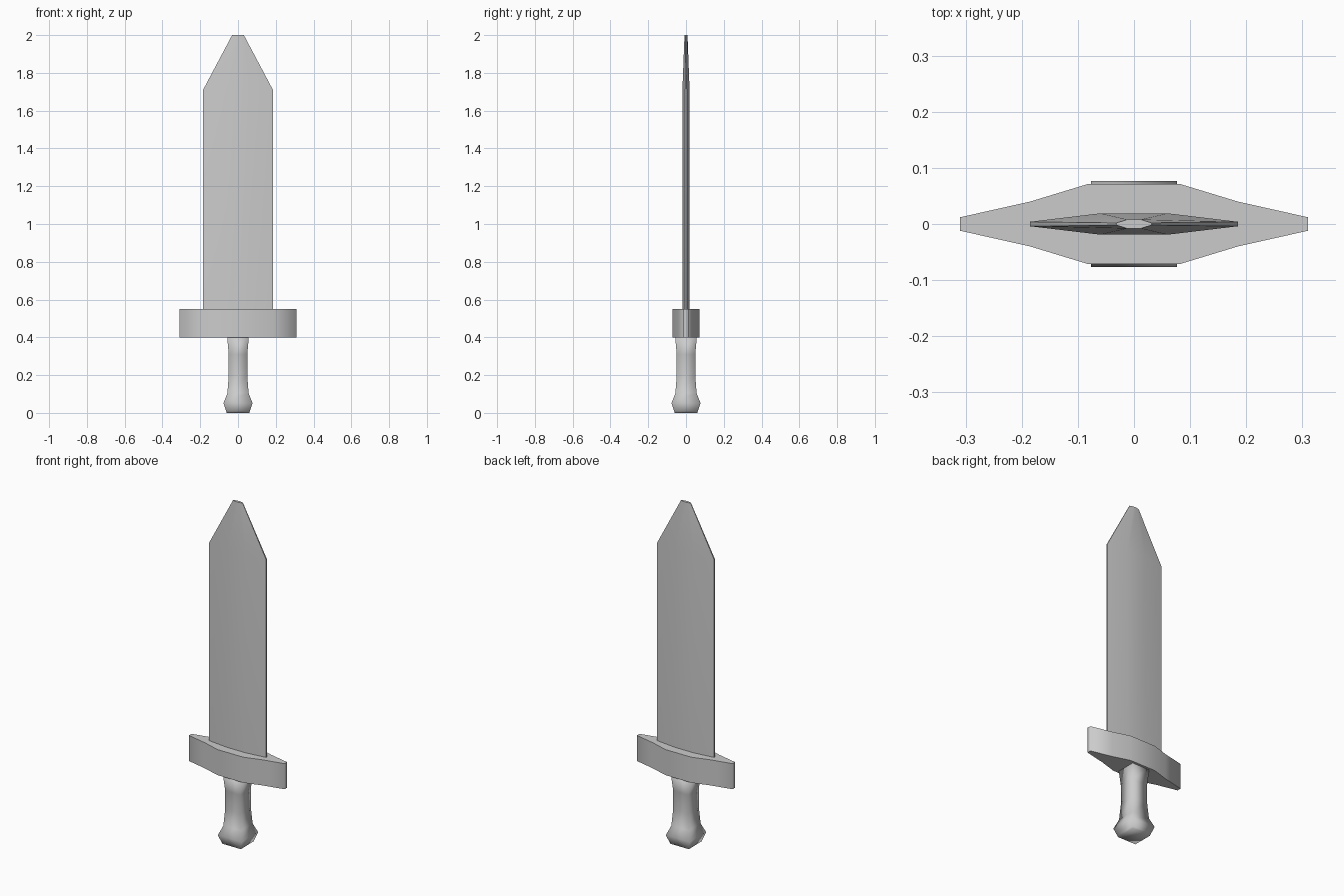
import bpy, bmesh
from math import radians

if "Cube" in bpy.data.objects:
    bpy.data.objects.remove(bpy.data.objects["Cube"])


def mirrored_outline(quarter):
    """Mirror a +x/+y chain (from the x end towards the y axis) into a closed loop."""
    top = quarter + [(-x, y) for x, y in reversed(quarter)]
    return top + [(-x, -y) for x, y in top]


def loft(name, sections, angle):
    """Skin a stack of (z, quarter outline) sections into a capped solid."""
    bm = bmesh.new()
    rings = [[bm.verts.new((x, y, z)) for x, y in mirrored_outline(q)]
             for z, q in sections]
    n = len(rings[0])
    for a, b in zip(rings, rings[1:]):
        for i in range(n):
            j = (i + 1) % n
            bm.faces.new((a[i], a[j], b[j], b[i]))
    bm.faces.new(rings[0])
    bm.faces.new(rings[-1])
    bmesh.ops.recalc_face_normals(bm, faces=bm.faces)
    mesh = bpy.data.meshes.new(name)
    bm.to_mesh(mesh)
    bm.free()
    obj = bpy.data.objects.new(name, mesh)
    bpy.context.collection.objects.link(obj)
    bpy.ops.object.select_all(action='DESELECT')
    obj.select_set(True)
    bpy.context.view_layer.objects.active = obj
    bpy.ops.object.shade_smooth_by_angle(angle=radians(angle))
    return obj


# Blade: flattened section with thin blunt edges, tapering to a narrow tip
blade_section = [(0.185, 0.004), (0.06, 0.019)]
loft("blade", [
    (0.50, blade_section),
    (1.71, blade_section),
    (2.00, [(0.031, 0.002), (0.012, 0.008)]),
], 50)

# Crossguard: straight-sided block, thick in the middle and narrow at the ends
guard_section = [(0.31, 0.012), (0.185, 0.04), (0.083, 0.071)]
loft("crossguard", [(0.40, guard_section), (0.55, guard_section)], 80)

# Grip and pommel: square section with a waist and a flared bottom
grip_profile = [(0.0, 0.06), (0.01, 0.063), (0.052, 0.077), (0.105, 0.056),
                (0.20, 0.049), (0.31, 0.049), (0.41, 0.058)]
loft("grip", [(z, [(r, r)]) for z, r in grip_profile], 100)
